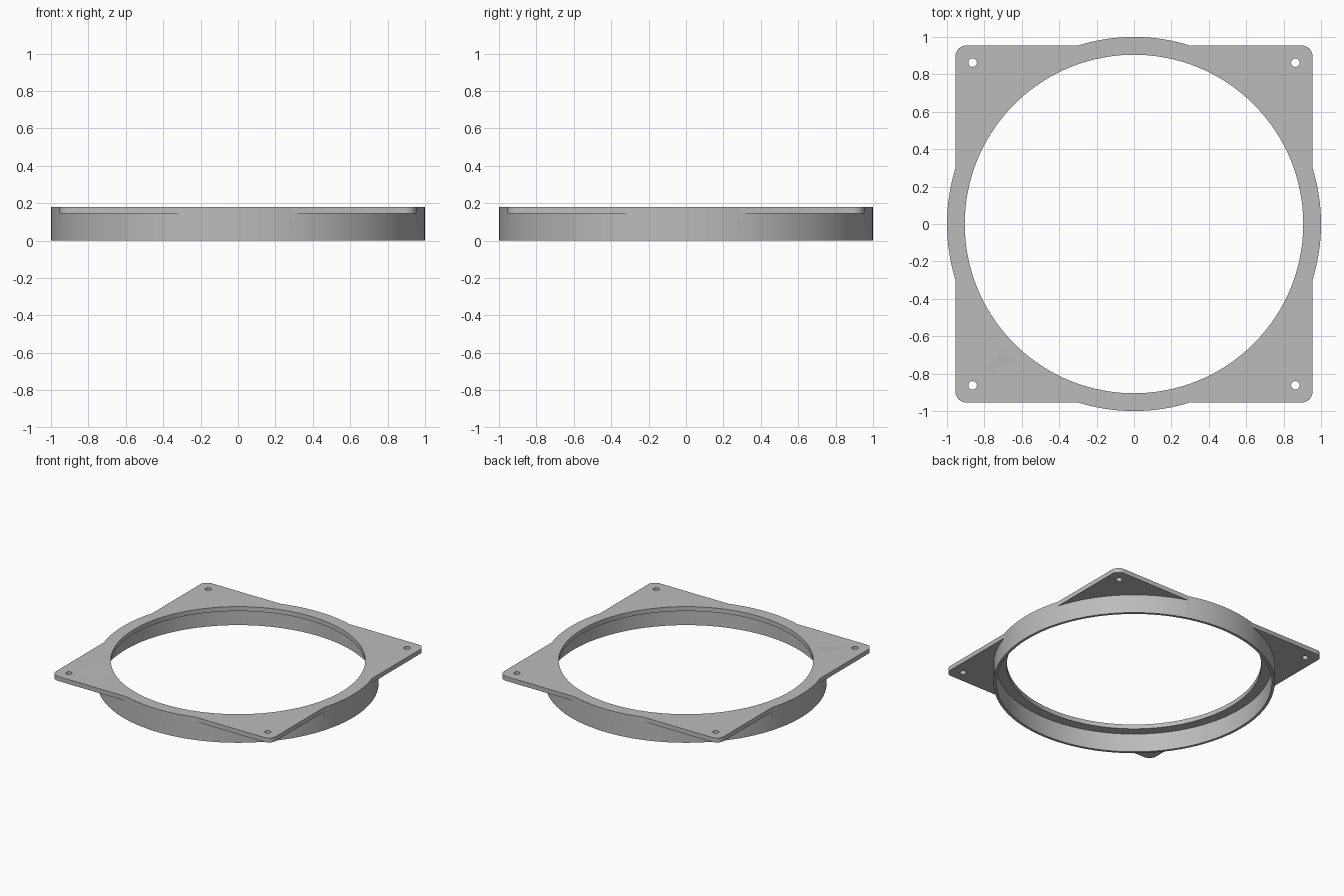
import bpy, bmesh, math
from mathutils import Matrix, Vector

TOP, FLANGE_Z = 0.18, 0.145     # top face and underside of the flange
HALF = 0.955                    # half width of the square flange
SCREW = 0.863                   # screw hole offset

if "Cube" in bpy.data.objects:
    bpy.data.objects.remove(bpy.data.objects["Cube"])

grey = bpy.data.materials.new("plain grey")
grey.use_nodes = True
colour = (0.5, 0.5, 0.5, 1)
grey.diffuse_color = colour
grey.node_tree.nodes["Principled BSDF"].inputs["Base Color"].default_value = colour


def make_object(name, bm):
    bmesh.ops.recalc_face_normals(bm, faces=bm.faces[:])
    mesh = bpy.data.meshes.new(name)
    bm.to_mesh(mesh)
    bm.free()
    mesh.materials.append(grey)
    obj = bpy.data.objects.new(name, mesh)
    bpy.context.collection.objects.link(obj)
    return obj


def cutter(name, radius, segments, centres):
    bm = bmesh.new()
    for x, y in centres:
        bmesh.ops.create_cone(bm, cap_ends=True, segments=segments,
                              radius1=radius, radius2=radius, depth=1,
                              matrix=Matrix.Translation((x, y, TOP)))
    obj = make_object(name, bm)
    obj.hide_render = True
    return obj


def lathe(name, profile, segments):
    bm = bmesh.new()
    rings = []
    for i in range(segments):
        turn = Matrix.Rotation(math.tau * i / segments, 3, 'Z')
        rings.append([bm.verts.new(turn @ Vector((r, 0, z))) for r, z in profile])
    for i, a in enumerate(rings):
        b = rings[(i + 1) % segments]
        for j in range(len(profile)):
            k = (j + 1) % len(profile)
            bm.faces.new((a[j], b[j], b[k], a[k]))
    return make_object(name, bm)


# Square flange with rounded corners
bm = bmesh.new()
bmesh.ops.create_cube(bm, size=1)
bmesh.ops.scale(bm, vec=(2 * HALF, 2 * HALF, TOP - FLANGE_Z), verts=bm.verts)
bmesh.ops.translate(bm, vec=(0, 0, (TOP + FLANGE_Z) / 2), verts=bm.verts)
uprights = [e for e in bm.edges if abs(e.verts[0].co.z - e.verts[1].co.z) > 0.01]
bmesh.ops.bevel(bm, geom=uprights, offset=0.06, segments=8, profile=0.5,
                affect='EDGES')
frame = make_object("mounting_frame", bm)

# Thin round wall with an inward lip at the top
collar = lathe("collar", [(0.98, 0), (1, 0), (1, TOP), (0.905, TOP),
                          (0.905, FLANGE_Z), (0.98, FLANGE_Z)], 160)
collar.hide_render = True

# Bore and four screw holes
bore = cutter("bore_cutter", 0.94, 160, [(0, 0)])
screws = cutter("screw_cutter", 0.023, 24,
                [(x, y) for x in (-SCREW, SCREW) for y in (-SCREW, SCREW)])

# Cut the flange, then fuse it with the collar
bpy.ops.object.select_all(action='DESELECT')
bpy.context.view_layer.objects.active = frame
frame.select_set(True)
for tool, operation in ((bore, 'DIFFERENCE'), (screws, 'DIFFERENCE'), (collar, 'UNION')):
    mod = frame.modifiers.new(tool.name, 'BOOLEAN')
    mod.object = tool
    mod.operation = operation
    mod.solver = 'EXACT'
    bpy.ops.object.modifier_apply(modifier=mod.name)
    bpy.data.objects.remove(tool)

bpy.ops.object.shade_smooth_by_angle(angle=math.radians(30))
